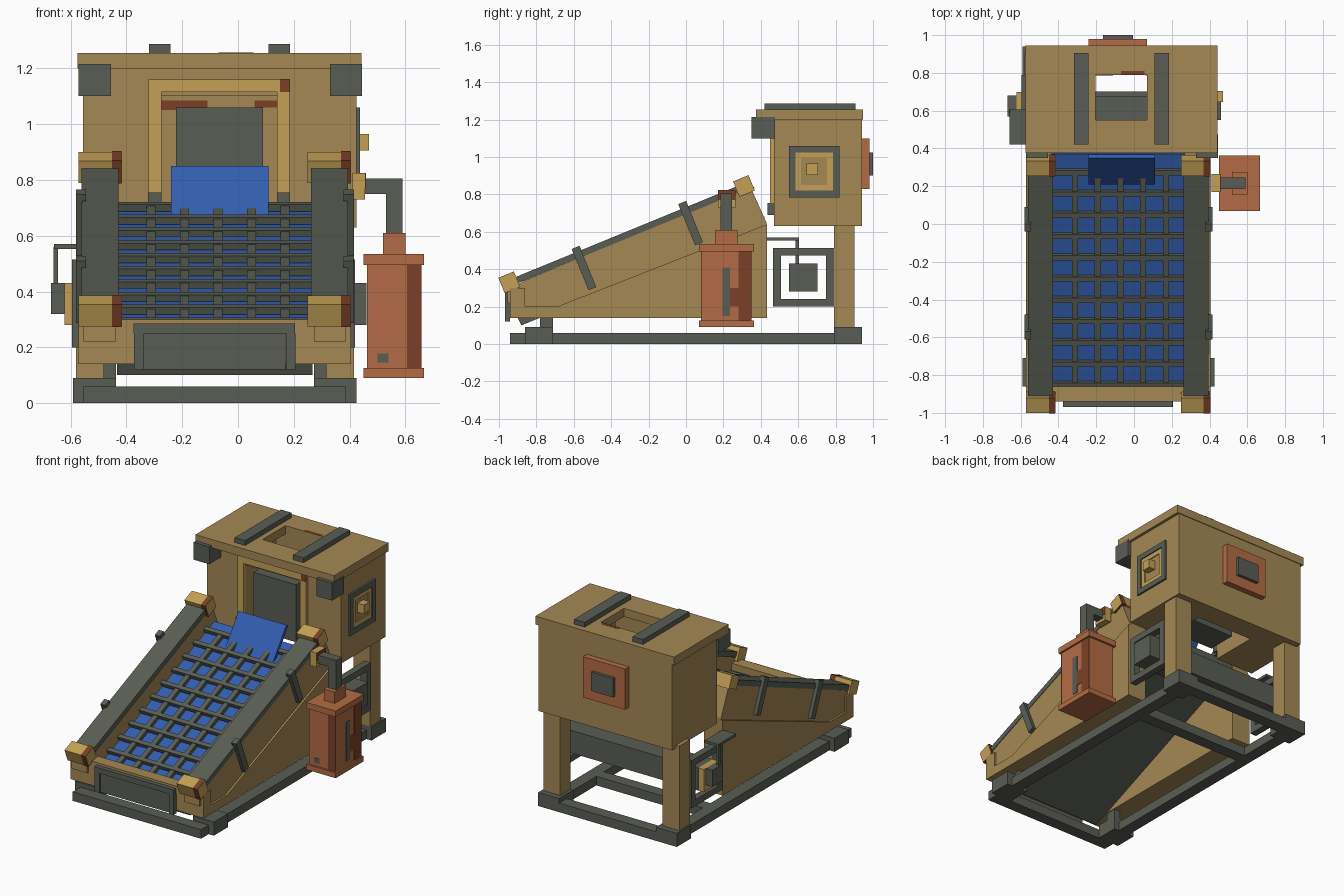
import bpy, bmesh, math
from mathutils import Matrix, Vector

if "Cube" in bpy.data.objects:
    bpy.data.objects.remove(bpy.data.objects["Cube"], do_unlink=True)

C = -0.083            # x of the machine's middle plane
TILT = math.radians(22.3)
SLOPE = math.tan(TILT)


def material(name, r, g, b):
    col = [(v / 255) ** 2.2 for v in (r, g, b)] + [1]
    m = bpy.data.materials.new(name)
    m.use_nodes = True
    m.diffuse_color = col
    bsdf = m.node_tree.nodes["Principled BSDF"]
    bsdf.inputs["Base Color"].default_value = col
    bsdf.inputs["Roughness"].default_value = 0.8
    return m


wood = material("brown wood", 163, 135, 85)
gold = material("ochre brass", 195, 159, 87)
iron = material("dark iron", 90, 94, 85)
blue = material("blue belt", 54, 94, 176)
copper = material("copper", 178, 107, 70)
rust = material("dark rust", 122, 66, 43)


def finish(name, bm, mat):
    bmesh.ops.recalc_face_normals(bm, faces=bm.faces)
    me = bpy.data.meshes.new(name)
    bm.to_mesh(me)
    bm.free()
    me.materials.append(mat)
    ob = bpy.data.objects.new(name, me)
    bpy.context.collection.objects.link(ob)
    return ob


def box(name, mat, x, y, z, tilt=0):
    """Box from three (low, high) ranges, tilted about its own x axis."""
    bm = bmesh.new()
    mid = Vector([sum(r) / 2 for r in (x, y, z)])
    size = [abs(r[1] - r[0]) for r in (x, y, z)]
    mtx = Matrix.Translation(mid) @ Matrix.Rotation(tilt, 4, 'X') @ Matrix.Diagonal((*size, 1))
    bmesh.ops.create_cube(bm, size=1, matrix=mtx)
    return finish(name, bm, mat)


def around(v, size):
    return (v - size / 2, v + size / 2)


def pair(name, mat, x, y, z, tilt=0):
    """The same box on both sides; x is measured out from the middle."""
    for side, s in (("left", 1), ("right", -1)):
        box(f"{side}_{name}", mat, (C + s * x[0], C + s * x[1]), y, z, tilt)


def prism(name, mat, x, points):
    """Side profile of (y, z) points extruded from x[0] to x[1]."""
    bm = bmesh.new()
    face = bm.faces.new([bm.verts.new((x[0], y, z)) for y, z in points])
    out = bmesh.ops.extrude_face_region(bm, geom=[face])["geom"]
    bmesh.ops.translate(bm, vec=(x[1] - x[0], 0, 0),
                        verts=[g for g in out if isinstance(g, bmesh.types.BMVert)])
    return finish(name, bm, mat)


def ring(name, mat, x, y, z, w):
    """Square frame standing in the side plane."""
    box(name + "_bottom", mat, x, y, (z[0], z[0] + w))
    box(name + "_top", mat, x, y, (z[1] - w, z[1]))
    box(name + "_front", mat, x, (y[0], y[0] + w), (z[0] + w, z[1] - w))
    box(name + "_back", mat, x, (y[1] - w, y[1]), (z[0] + w, z[1] - w))


# Base frame and feet
pair("base_rail", iron, (0.39, 0.47), (-0.86, 0.86), (0, 0.06))
for name, y in (("front", -0.9), ("middle", 0.46), ("back", 0.9)):
    box(name + "_base_bar", iron, (C - 0.47, C + 0.47), around(y, 0.08), (0, 0.06))
pair("front_foot", iron, (0.355, 0.508), (-0.86, -0.71), (0, 0.09))
pair("back_foot", iron, (0.355, 0.508), (0.79, 0.94), (0, 0.09))
pair("front_post", iron, (0.355, 0.4), (-0.78, -0.71), (0.09, 0.14))
pair("housing_leg", wood, (0.375, 0.498), (0.79, 0.9), (0.09, 0.65))

# Sloping trough, open underneath and behind: walls, outer boards and front
wall = [(-0.94, 0.14), (0.43, 0.14), (0.43, 0.65), (0.345, 0.84), (-0.86, 0.34), (-0.94, 0.3)]
board = [(-0.94, 0.14), (0.432, 0.14), (0.432, 0.64), (-0.69, 0.2), (-0.86, 0.2), (-0.86, 0.3), (-0.94, 0.3)]
for side, s in (("left", 1), ("right", -1)):
    prism(side + "_trough_wall", wood, (C + s * 0.35, C + s * 0.475), wall)
    prism(side + "_outer_board", wood, (C + s * 0.475, C + s * 0.488), board)
box("trough_front", wood, (C - 0.35, C + 0.35), (-0.94, -0.86), (0.141, 0.3))

# Sloping iron bed below the belt, its low end showing under the front
bed = [(-0.88, 0.1), (0.42, 0.1 + 1.3 * SLOPE), (0.42, 0.15 + 1.3 * SLOPE), (-0.9, 0.14)]
prism("sloping_bed", iron, (C - 0.35, C + 0.35), bed)

# Side rail caps, straps and corner caps
pair("rail_cap", iron, (0.345, 0.478), around(-0.305, 1.3), around(0.588, 0.035), TILT)
for name, y, z in (("upper", 0.025, 0.645), ("lower", -0.545, 0.405)):
    pair(name + "_strap", iron, (0.475, 0.498), around(y, 0.045), around(z, 0.235), TILT)
    pair(name + "_strap_lip", iron, (0.462, 0.498), around(y - 0.04, 0.045), around(z + 0.1, 0.026), TILT)
for name, y, z in (("lower", -0.945, 0.33), ("upper", 0.31, 0.845)):
    for side, s in (("left", 1), ("right", -1)):
        x = C + s * 0.41
        box(f"{side}_{name}_corner", gold, (x - 0.078, x + 0.078), around(y, 0.085), around(z, 0.085), TILT)
        box(f"{side}_{name}_corner_rust", rust, (x + 0.042, x + 0.076), around(y, 0.089), around(z, 0.089), TILT)
pair("corner_block", wood, (0.355, 0.47), (-0.955, -0.88), (0.22, 0.3))


# Belt and the grid above it
def grid_z(y):
    return 0.243 + (y + 0.85) * SLOPE


box("belt", blue, (C - 0.35, C + 0.35), around(-0.245, 1.34), around(grid_z(-0.245) - 0.034, 0.02), TILT)
for i in range(11):
    y = -0.85 + i * 0.1125
    box(f"grid_crossbar_{i}", iron, (C - 0.35, C + 0.35), around(y, 0.028), around(grid_z(y), 0.026), TILT)
for i in range(5):
    box(f"grid_long_bar_{i}", iron, around(-0.312 + i * 0.1202, 0.032),
        around(-0.285, 1.24), around(grid_z(-0.285) - 0.004, 0.024), TILT)
box("feed_flap", blue, (-0.24, 0.11), around(0.285, 0.25), around(0.742, 0.022), math.radians(54))

# Front plate with raised surround
box("front_plate", iron, (-0.34, 0.17), (-0.955, -0.94), (0.12, 0.25))
box("front_surround_top", iron, (-0.375, 0.205), (-0.968, -0.94), (0.25, 0.285))
for name, s in (("left", 1), ("right", -1)):
    box(name + "_front_surround", iron, around(C + s * 0.272, 0.035), (-0.968, -0.94), (0.12, 0.25))

# Housing: hollow shaft with a front opening
box("housing_right_wall", wood, (-0.556, -0.275), (0.47, 0.94), (0.63, 1.2))
box("housing_left_wall", wood, (0.14, 0.424), (0.47, 0.94), (0.63, 1.2))
box("housing_back_wall", wood, (-0.275, 0.14), (0.79, 0.94), (0.63, 1.2))
box("housing_lintel", wood, (-0.275, 0.14), (0.47, 0.54), (1.1, 1.2))
box("right_shaft_rust", rust, (-0.275, -0.11), (0.786, 0.79), (1.05, 1.085))
box("left_shaft_rust", rust, (0.06, 0.14), (0.786, 0.79), (1.06, 1.085))

# Roof slab built around its hatch
box("roof_right", wood, (-0.575, -0.205), (0.375, 0.945), (1.2, 1.255))
box("roof_left", wood, (0.07, 0.442), (0.375, 0.945), (1.2, 1.255))
box("roof_front", wood, (-0.205, 0.07), (0.375, 0.55), (1.2, 1.255))
box("roof_back", wood, (-0.205, 0.07), (0.79, 0.945), (1.2, 1.255))
box("hatch_rust", rust, (-0.07, 0.055), (0.79, 0.81), (1.255, 1.256))
for name, x in (("right", -0.28), ("left", 0.148)):
    box(name + "_roof_strip", iron, around(x, 0.077), (0.42, 0.905), (1.255, 1.287))
for name, x in (("right", -0.513), ("left", 0.387)):
    box(name + "_eave_block", iron, around(x, 0.116), (0.35, 0.475), (1.1, 1.215))

# Opening surround, inner hopper and small brackets
box("right_jamb", gold, (-0.32, -0.275), (0.45, 0.55), (0.73, 1.16))
box("left_jamb", gold, (0.14, 0.185), (0.45, 0.55), (0.73, 1.16))
box("jamb_header", gold, (-0.275, 0.14), (0.45, 0.47), (1.115, 1.16))
box("header_rust", rust, (0.15, 0.187), (0.446, 0.45), (1.115, 1.162))
box("inner_hopper", iron, (-0.222, 0.09), (0.48, 0.677), (0.68, 1.06))
for name, x in (("right", -0.298), ("left", 0.163)):
    box(name + "_opening_bracket", iron, around(x, 0.048), (0.435, 0.47), (0.69, 0.755))

# Rear hatch
box("rear_hatch", copper, (-0.24, 0.07), (0.94, 0.98), (0.83, 1.1))
box("rear_hatch_panel", iron, (-0.165, -0.005), (0.98, 1.0), (0.9, 1.025))

# Side window with knob
ring("window_frame", iron, (0.42, 0.437), (0.55, 0.82), (0.785, 1.06), 0.035)
ring("window_inner_frame", gold, (0.42, 0.43), (0.585, 0.785), (0.82, 1.025), 0.03)
box("window_knob", gold, (0.42, 0.47), (0.645, 0.705), (0.905, 0.965))

# Drive beam running across under the housing, with a frame at each end
box("drive_beam", iron, (-0.58, 0.46), (0.55, 0.702), (0.28, 0.43))
ring("left_drive_frame", iron, (0.375, 0.42), (0.465, 0.79), (0.2, 0.515), 0.042)
ring("right_drive_frame", iron, (-0.595, -0.55), (0.465, 0.79), (0.2, 0.515), 0.042)
box("right_drive_collar", gold, (-0.622, -0.58), (0.55, 0.7), (0.28, 0.43))
box("right_drive_cap", iron, (-0.67, -0.622), (0.57, 0.68), (0.32, 0.43))
box("lever_rod", iron, (-0.662, -0.645), (0.585, 0.603), (0.43, 0.56))
box("lever_plate", iron, (-0.66, -0.56), (0.42, 0.605), (0.553, 0.57))

# Side tank with pipe and fitting
box("tank_body", copper, (0.462, 0.655), (0.083, 0.35), (0.12, 0.5))
box("tank_top_flange", copper, (0.45, 0.667), (0.07, 0.363), (0.495, 0.535))
box("tank_bottom_flange", copper, (0.45, 0.667), (0.07, 0.363), (0.09, 0.125))
box("tank_neck", copper, (0.52, 0.6), (0.155, 0.275), (0.535, 0.61))
box("pipe_riser", iron, (0.53, 0.59), (0.185, 0.245), (0.61, 0.805))
box("pipe_elbow", iron, (0.45, 0.53), (0.185, 0.245), (0.75, 0.805))
box("pipe_fitting", gold, (0.41, 0.455), (0.17, 0.265), (0.73, 0.825))
box("fitting_rust", rust, (0.455, 0.458), (0.17, 0.265), (0.77, 0.825))

# Worn patches on the tank
box("tank_front_rust", rust, (0.605, 0.657), (0.08, 0.083), (0.125, 0.495))
box("tank_side_rust", rust, (0.655, 0.658), (0.28, 0.351), (0.125, 0.495))
box("tank_side_rust_spot", rust, (0.655, 0.658), (0.235, 0.28), (0.2, 0.3))
box("tank_side_wear", iron, (0.655, 0.658), (0.195, 0.235), (0.15, 0.41))
box("tank_front_wear", iron, (0.5, 0.54), (0.08, 0.083), (0.145, 0.178))
